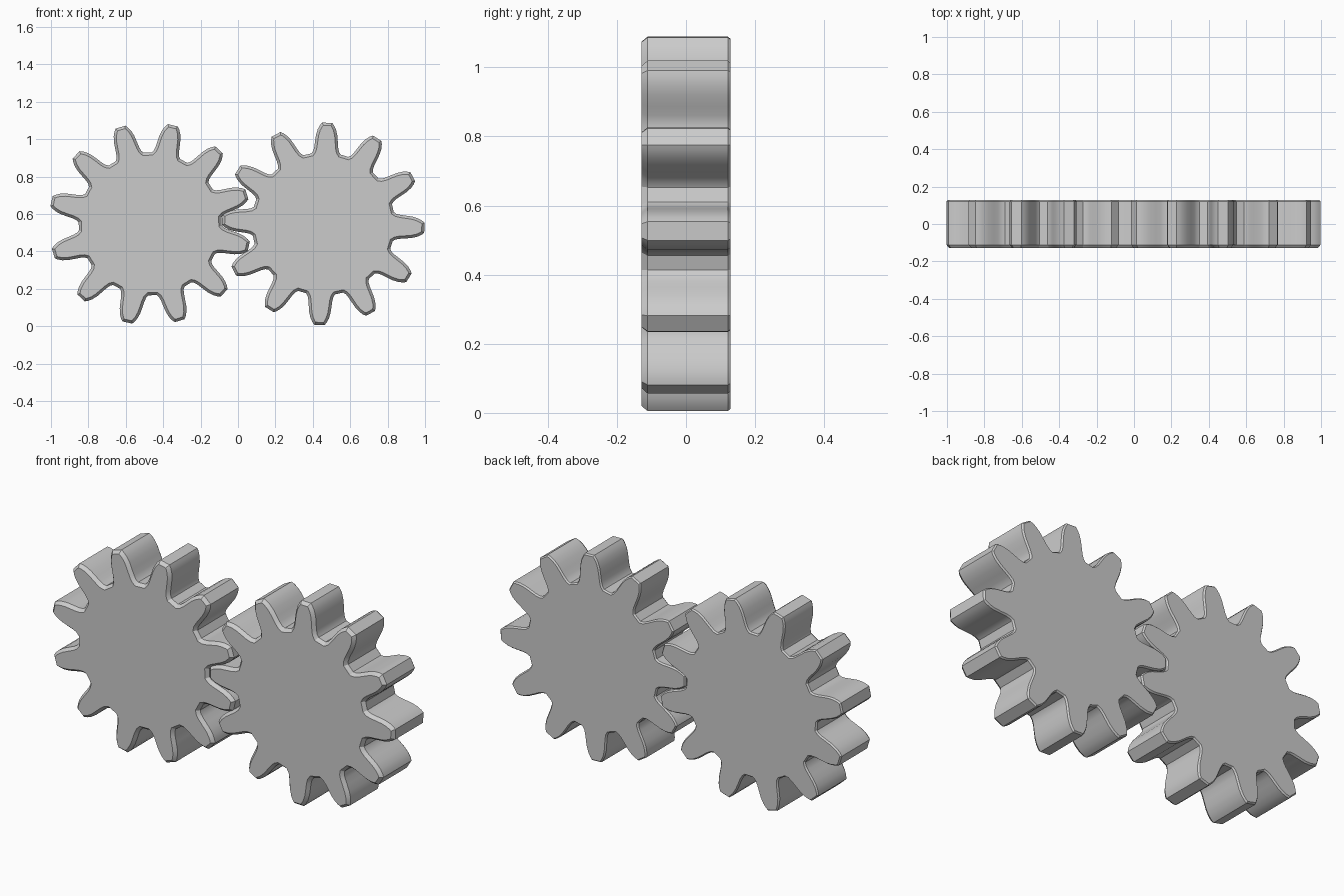
import bpy, bmesh
from math import radians, cos, sin

cube = bpy.data.objects.get("Cube")
if cube:
    bpy.data.objects.remove(cube)

# Single plain grey for everything
grey = bpy.data.materials.new("plain_grey")
grey.use_nodes = True
colour = (0.6, 0.6, 0.6, 1)
grey.diffuse_color = colour
grey.node_tree.nodes["Principled BSDF"].inputs["Base Color"].default_value = colour

TEETH = 12
HALF_DEPTH = 0.129
FRONT_CHAMFER, BACK_CHAMFER = 0.018, 0.008

# Half of one tooth: (distance from the gear centre, half width), root to tip
FLANK = [(0.374, 0.078), (0.388, 0.069), (0.41, 0.064), (0.44, 0.061),
         (0.475, 0.057), (0.505, 0.049), (0.527, 0.038), (0.541, 0.027)]
TOOTH = [(r, -w) for r, w in FLANK] + [(r, w) for r, w in reversed(FLANK)]


def gear(name, cx, cz, first_angle):
    bm = bmesh.new()
    front_y = -HALF_DEPTH + FRONT_CHAMFER
    back_y = HALF_DEPTH - BACK_CHAMFER

    # Toothed outline
    verts = []
    for i in range(TEETH):
        a = radians(first_angle + i * 360 / TEETH)
        for r, w in TOOTH:
            verts.append(bm.verts.new((cx + r * cos(a) - w * sin(a), front_y,
                                       cz + r * sin(a) + w * cos(a))))
    front = bm.faces.new(verts)

    # Thickness
    ext = bmesh.ops.extrude_face_region(bm, geom=[front], use_keep_orig=True)
    moved = [v for v in ext["geom"] if isinstance(v, bmesh.types.BMVert)]
    bmesh.ops.translate(bm, verts=moved, vec=(0, back_y - front_y, 0))
    bmesh.ops.recalc_face_normals(bm, faces=bm.faces)

    # Chamfered rims on both faces
    caps = sorted((f for f in bm.faces if len(f.verts) > 4),
                  key=lambda f: f.calc_center_median().y)
    for cap, size in zip(caps, (FRONT_CHAMFER, BACK_CHAMFER)):
        bmesh.ops.inset_region(bm, faces=[cap], thickness=size * 0.8, depth=size,
                               use_even_offset=True)

    mesh = bpy.data.meshes.new(name)
    bm.to_mesh(mesh)
    bm.free()
    mesh.materials.append(grey)
    obj = bpy.data.objects.new(name, mesh)
    bpy.context.collection.objects.link(obj)

    # Smooth flanks with crisp rims
    bpy.ops.object.select_all(action="DESELECT")
    obj.select_set(True)
    bpy.context.view_layer.objects.active = obj
    bpy.ops.object.shade_smooth_by_angle(angle=radians(25))
    return obj


# Meshing pair
gear("right_gear", -0.470, 0.547, 17)
gear("left_gear", 0.456, 0.547, -2.2)
